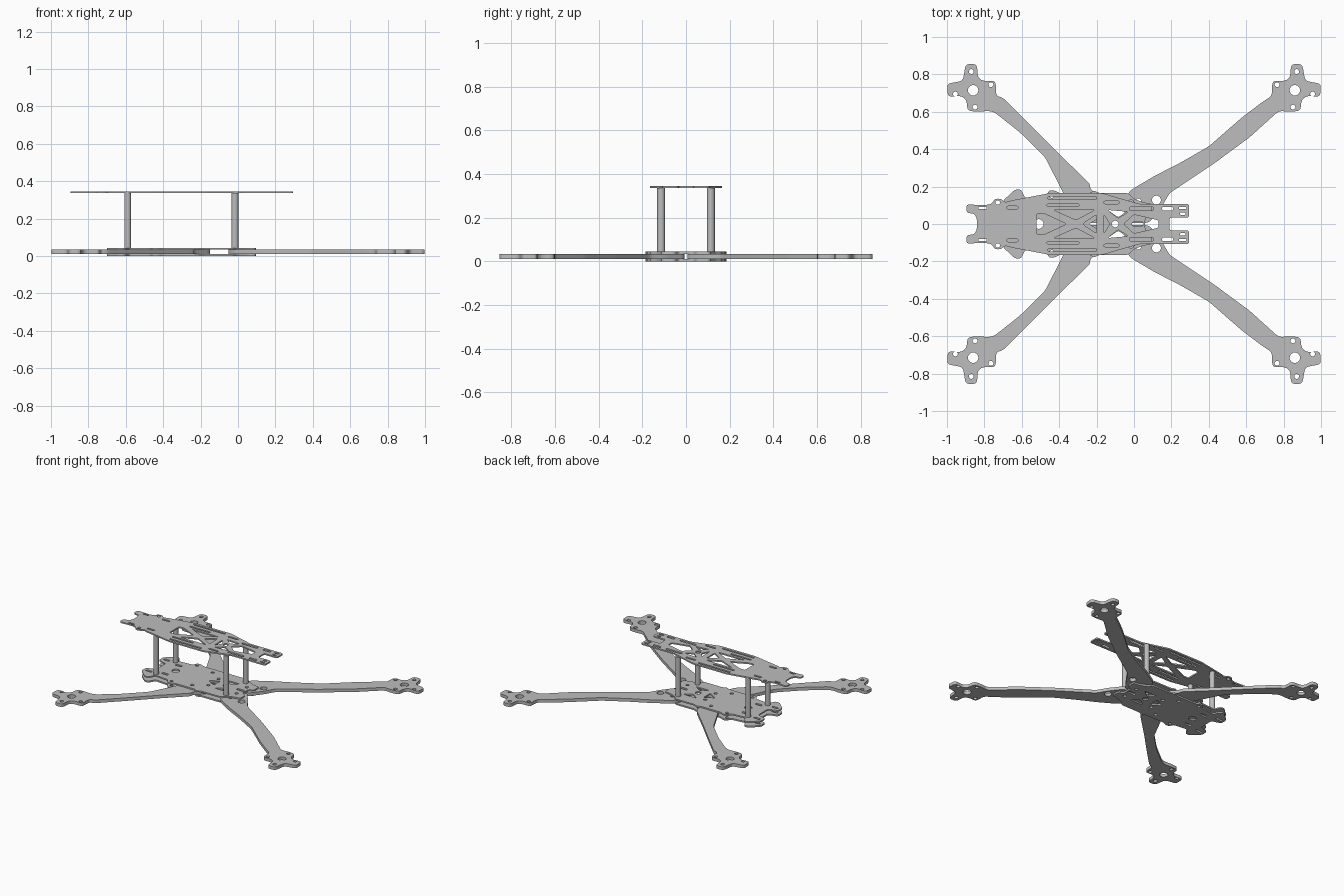
import bpy, bmesh, math
from mathutils import Vector
from mathutils.geometry import delaunay_2d_cdt

if "Cube" in bpy.data.objects:
    bpy.data.objects.remove(bpy.data.objects["Cube"])

grey = bpy.data.materials.new("carbon_grey")
grey.use_nodes = True
colour = (0.51, 0.51, 0.51, 1)
grey.diffuse_color = colour
grey.node_tree.nodes["Principled BSDF"].inputs["Base Color"].default_value = colour


def rounded(points, radius, steps=4):
    """Replace each corner of a closed outline with a small curve."""
    pts = [Vector(p) for p in points]
    out = []
    for i, p in enumerate(pts):
        before, after = pts[i - 1] - p, pts[(i + 1) % len(pts)] - p
        a = p + before.normalized() * min(radius, before.length * 0.45)
        b = p + after.normalized() * min(radius, after.length * 0.45)
        for s in range(steps + 1):
            t = s / steps
            out.append(a * (1 - t) ** 2 + p * 2 * t * (1 - t) + b * t * t)
    return out


def circle(x, y, r, n=20):
    return [Vector((x + r * math.cos(math.tau * i / n), y + r * math.sin(math.tau * i / n)))
            for i in range(n)]


def slot(x, y, length, width):
    w, h = length / 2, width / 2
    return rounded([(x - w, y - h), (x + w, y - h), (x + w, y + h), (x - w, y + h)], h * 0.9)


def flip(points):
    return [Vector((p[0], -p[1])) for p in reversed(points)]


def both(shapes):
    return shapes + [flip(s) for s in shapes]


def symmetric(half):
    return [Vector(p) for p in half] + flip(half)


def inside(p, segments):
    """Even-odd test, so holes count as outside."""
    crossings = [a for a, b in segments if (a.y > p.y) != (b.y > p.y)
                 and p.x < a.x + (p.y - a.y) * (b.x - a.x) / (b.y - a.y)]
    return len(crossings) % 2 == 1


def plate(name, outline, holes, z0, z1):
    """Flat sheet cut from an outline with holes."""
    points, edges = [], []
    for loop in [outline] + holes:
        start, n = len(points), len(loop)
        points += loop
        edges += [(start + i, start + (i + 1) % n) for i in range(n)]
    segments = [(points[a], points[b]) for a, b in edges]
    verts, _, tris, *_ = delaunay_2d_cdt(points, edges, [], 0, 1e-6)
    bm = bmesh.new()
    bottom = [bm.verts.new((v.x, v.y, z0)) for v in verts]
    for tri in tris:
        if inside(sum((verts[i] for i in tri), Vector((0, 0))) / 3, segments):
            bm.faces.new([bottom[i] for i in tri])
    grown = bmesh.ops.extrude_face_region(bm, geom=bm.faces[:], use_keep_orig=True)
    top = [g for g in grown["geom"] if isinstance(g, bmesh.types.BMVert)]
    bmesh.ops.translate(bm, verts=top, vec=(0, 0, z1 - z0))
    bmesh.ops.delete(bm, geom=[v for v in bm.verts if not v.link_faces], context="VERTS")
    bmesh.ops.recalc_face_normals(bm, faces=bm.faces)
    mesh = bpy.data.meshes.new(name)
    bm.to_mesh(mesh)
    bm.free()
    mesh.materials.append(grey)
    bpy.context.collection.objects.link(bpy.data.objects.new(name, mesh))


# Motor mount: four tabs around a centre, drawn for the +x, +y corner
mount = [(-.123, -.03), (-.12, .05), (-.05, .05), (-.025, .07), (-.02, .14), (.04, .14),
         (.055, .05), (.14, .035), (.135, -.035), (.06, -.03), (.035, -.055), (.03, -.11),
         (-.03, -.115), (-.085, -.11)]
mount_holes = [(0, 0, .028), (.01, .1, .013), (.095, -.02, .013),
               (-.01, -.09, .013), (-.095, .03, .013)]

# Arms: lower edge runs inward to the root, then the upper edge runs back out
rear_edge = [(.727, .562), (.62, .465), (.43, .325), (.19, .165), (.15, .095), (.08, .006),
             (-.05, .006), (-.05, .13), (-.02, .18), (.11, .257), (.245, .326), (.4, .415),
             (.58, .572), (.69, .655)]
front_edge = [(.743, .595), (.61, .49), (.476, .358), (.38, .17), (.3, .006), (.15, .006),
              (.15, .1), (.235, .19), (.235, .214), (.396, .37), (.58, .556), (.7, .675)]
rear_bolts = [(.12, .128, .024), (.025, .125, .012), (.03, .06, .012)]
front_bolts = [(.29, .12, .012), (.2, .06, .012)]

for name, edge, bolts, sx in (("rear_arm", rear_edge, rear_bolts, 1),
                              ("front_arm", front_edge, front_bolts, -1)):
    outline = [(.86 + x, .715 + y) for x, y in mount] + edge
    holes = [(.86 + x, .715 + y, r) for x, y, r in mount_holes] + bolts
    for side, sy in (("left", 1), ("right", -1)):
        plate(f"{name}_{side}",
              rounded([(x * sx, y * sy) for x, y in outline], .022),
              [circle(x * sx, y * sy, r) for x, y, r in holes], .011, .034)

# Body plates that clamp the arms
body = rounded(symmetric([
    (-.63, .055), (-.70, .075), (-.70, .125), (-.635, .185), (-.605, .185), (-.58, .135),
    (-.47, .145), (-.455, .18), (-.425, .18), (-.40, .165), (-.235, .165), (-.215, .18),
    (-.185, .165), (-.03, .165), (.0, .135), (.05, .115), (.095, .11), (.095, .05),
    (.06, .035)]), .015)
body_holes = both([slot(-.655, .105, .05, .016),
                   circle(-.44, .15, .011), circle(-.29, .12, .012),
                   circle(-.2, .06, .012), circle(.03, .06, .012),
                   rounded([(-.14, .075), (-.03, .075), (-.085, .035)], .012),
                   slot(-.54, .08, .05, .02)])
body_holes += [circle(-.1, 0, .02), circle(-.51, 0, .026), slot(.02, 0, .06, .02),
               rounded([(-.17, .04), (-.17, -.04), (-.24, 0)], .012)]
plate("lower_body_plate", body, body_holes, 0, .011)
plate("upper_body_plate", body, body_holes, .034, .044)

# Top plate with forked ends, slots and braced windows
deck = rounded(symmetric([
    (-.84, .03), (-.855, .055), (-.895, .06), (-.895, .105), (-.80, .10), (-.76, .108),
    (-.745, .135), (-.71, .135), (-.69, .115), (-.66, .125), (-.45, .165), (-.17, .165),
    (.03, .107), (.295, .107), (.295, .035), (.19, .035)]), .014)
deck_holes = both([
    slot(-.81, .086, .045, .012), slot(-.65, .088, .06, .014), circle(-.728, .115, .012),
    slot(-.33, .14, .26, .014), slot(-.38, .1, .17, .014), slot(-.12, .115, .08, .014),
    slot(.04, .082, .13, .018), slot(.18, .082, .06, .018), slot(.26, .085, .04, .012),
    slot(.26, .055, .03, .012),
    rounded([(-.43, .075), (-.21, .075), (-.31, .022)], .01),
    rounded([(-.14, .075), (-.03, .065), (-.085, .03)], .01)])
deck_holes += [
    circle(-.1, 0, .018),
    rounded([(-.52, .055), (-.48, .055), (-.36, 0), (-.48, -.055), (-.52, -.055)], .01),
    rounded([(-.2, .05), (-.2, -.05), (-.275, 0)], .01),
    rounded([(-.16, .05), (-.16, -.05), (-.13, 0)], .008),
    rounded([(.0, .05), (.13, .02), (.13, -.02), (.0, -.05), (-.055, 0)], .01)]
plate("top_plate", deck, deck_holes, .336, .346)

# Standoff posts
for end, x in (("front", -.59), ("rear", -.016)):
    for side, y in (("left", .114), ("right", -.114)):
        bpy.ops.mesh.primitive_cylinder_add(vertices=24, radius=.018, depth=.292,
                                            location=(x, y, .19))
        post = bpy.context.object
        post.name = f"{end}_post_{side}"
        post.data.materials.append(grey)
        bpy.ops.object.shade_smooth_by_angle(angle=math.radians(35))
